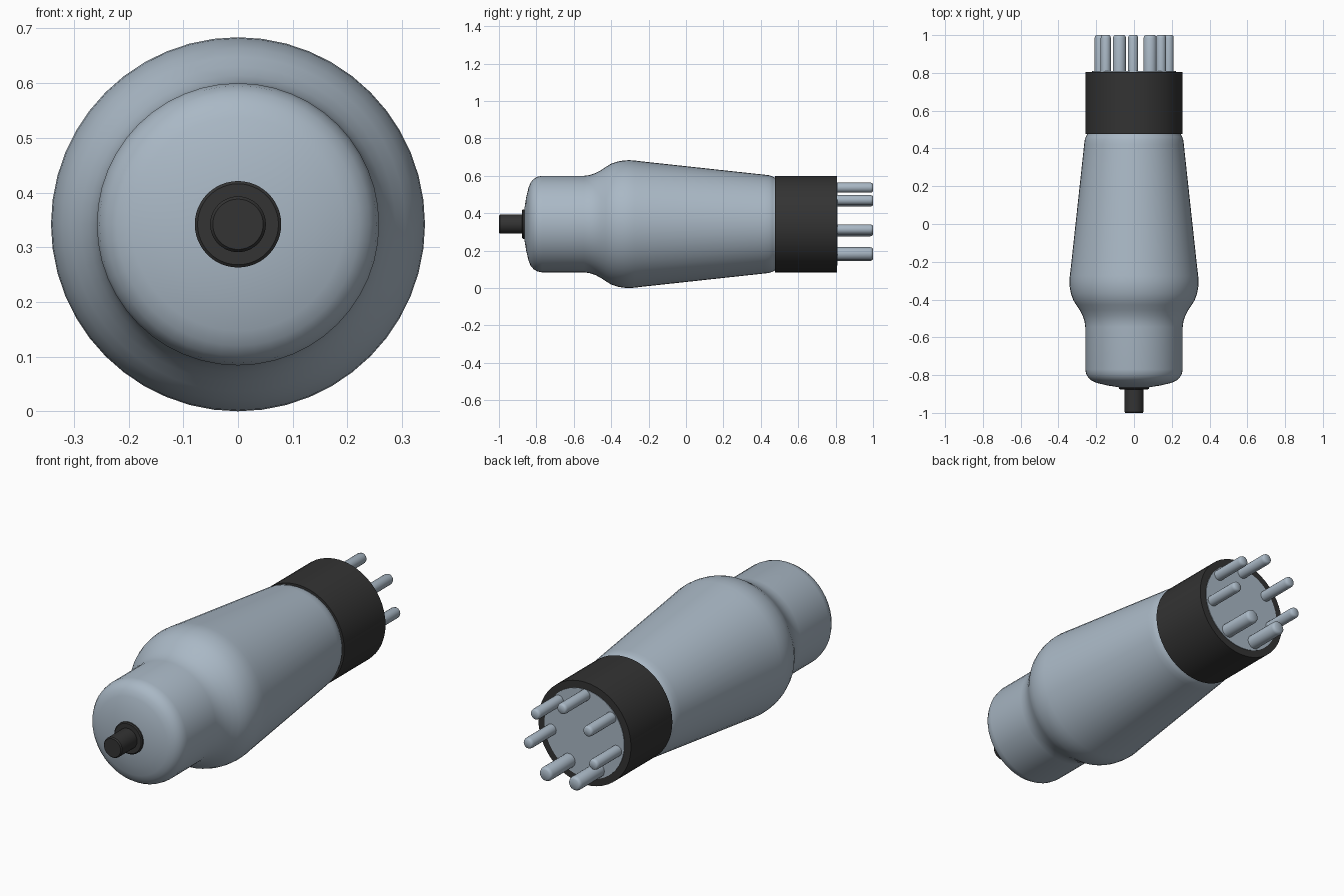
import bpy, bmesh, math

cube = bpy.data.objects.get("Cube")
if cube:
    bpy.data.objects.remove(cube, do_unlink=True)

AXIS_Z = 0.342  # height of the tube's long axis


def make_material(name, rgb, roughness):
    mat = bpy.data.materials.new(name)
    mat.use_nodes = True
    mat.diffuse_color = (*rgb, 1)
    bsdf = mat.node_tree.nodes["Principled BSDF"]
    bsdf.inputs["Base Color"].default_value = (*rgb, 1)
    bsdf.inputs["Roughness"].default_value = roughness
    return mat


silver = make_material("silver blue", (0.40, 0.48, 0.56), 0.4)
black = make_material("black", (0.033, 0.033, 0.033), 0.6)


def lathe(name, profile, mat, cx=0.0, cz=AXIS_Z, segments=48, angle=35):
    """Turn a profile of (radius, y) points around a y-parallel axis, capping open ends."""
    bm = bmesh.new()
    rings = []
    for r, y in profile:
        rings.append([bm.verts.new((cx + r * math.cos(t), y, cz + r * math.sin(t)))
                      for t in (2 * math.pi * i / segments for i in range(segments))])
    for a, b in zip(rings, rings[1:]):
        for i in range(segments):
            j = (i + 1) % segments
            bm.faces.new((a[i], a[j], b[j], b[i]))
    bm.faces.new(rings[0])
    bm.faces.new(rings[-1])
    bmesh.ops.recalc_face_normals(bm, faces=bm.faces)
    mesh = bpy.data.meshes.new(name)
    bm.to_mesh(mesh)
    bm.free()
    mesh.materials.append(mat)
    obj = bpy.data.objects.new(name, mesh)
    bpy.context.collection.objects.link(obj)
    bpy.ops.object.select_all(action='DESELECT')
    obj.select_set(True)
    bpy.context.view_layer.objects.active = obj
    bpy.ops.object.shade_smooth_by_angle(angle=math.radians(angle))
    return obj


# Glass envelope: rounded dome, straight neck, shoulder and long taper
lathe("glass_envelope", [
    (0.07, -0.866), (0.14, -0.855), (0.195, -0.842), (0.222, -0.831),
    (0.241, -0.815), (0.253, -0.795), (0.258, -0.77), (0.258, -0.545),
    (0.262, -0.515), (0.272, -0.485), (0.288, -0.455), (0.306, -0.428),
    (0.322, -0.402), (0.334, -0.368), (0.340, -0.335), (0.342, -0.305),
    (0.340, -0.275), (0.335, -0.235), (0.264, 0.42), (0.261, 0.445),
    (0.255, 0.463), (0.246, 0.478), (0.246, 0.49)], silver)

# Top cap: small flange with a stem
lathe("cap_flange", [(0.074, -0.876), (0.079, -0.872), (0.079, -0.855)], black)
lathe("cap_stem", [(0.046, -1.0), (0.051, -0.994), (0.051, -0.87)], black)

# Base collar and the insulating disc that holds the pins
lathe("base_collar", [(0.258, 0.477), (0.258, 0.806)], black)
lathe("pin_disc", [(0.222, 0.80), (0.222, 0.809)], silver)

# Seven evenly spaced pins, the lowest two thicker
for k in range(7):
    turn = math.radians(91.5 + k * 360 / 7)
    r = 0.035 if k in (3, 4) else 0.027
    lathe(f"pin_{k + 1}",
          [(r, 0.80), (r, 0.985), (r * 0.9, 0.995), (r * 0.7, 1.0)], silver,
          cx=0.187 * math.cos(turn), cz=AXIS_Z + 0.008 + 0.187 * math.sin(turn),
          segments=20, angle=50)
